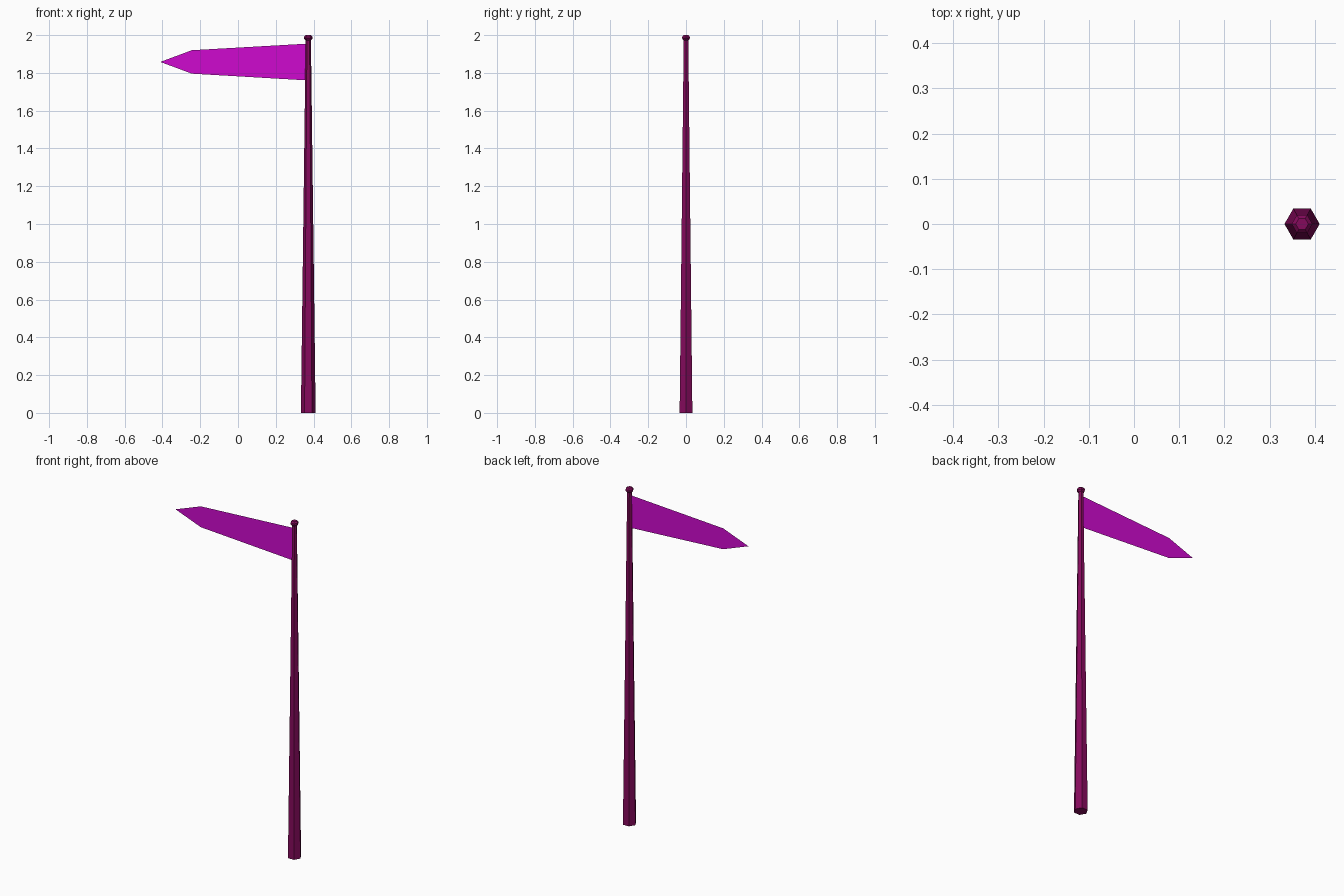
import bpy, bmesh, math

if "Cube" in bpy.data.objects:
    bpy.data.objects.remove(bpy.data.objects["Cube"])

POLE_X = 0.372


def material(name, rgb):
    m = bpy.data.materials.new(name)
    m.diffuse_color = (*rgb, 1.0)
    m.use_nodes = True
    m.node_tree.nodes["Principled BSDF"].inputs["Base Color"].default_value = m.diffuse_color
    return m


def add_object(name, bm, mat):
    mesh = bpy.data.meshes.new(name)
    bm.to_mesh(mesh)
    bm.free()
    mesh.materials.append(mat)
    obj = bpy.data.objects.new(name, mesh)
    bpy.context.collection.objects.link(obj)
    return obj


def lathe(name, profile, mat, sides=6):
    """Closed faceted solid from (radius, z) rings, bottom to top."""
    bm = bmesh.new()
    rings = [[bm.verts.new((POLE_X + r * math.cos(math.tau * i / sides),
                            r * math.sin(math.tau * i / sides), z))
              for i in range(sides)] for r, z in profile]
    for low, high in zip(rings, rings[1:]):
        for i in range(sides):
            j = (i + 1) % sides
            bm.faces.new((low[i], low[j], high[j], high[i]))
    bm.faces.new(rings[0][::-1])
    bm.faces.new(rings[-1])
    return add_object(name, bm, mat)


pole_mat = material("dark plum", (0.235, 0.003, 0.108))
flag_mat = material("bright magenta", (0.62, 0.003, 0.62))

# Tapered six-sided pole
lathe("pole", [(0.039, 0.0), (0.014, 1.978)], pole_mat)

# Small knob on top of the pole
lathe("knob", [(0.014, 1.972), (0.023, 1.981), (0.023, 1.991), (0.014, 2.0)], pole_mat)

# Flat pointed pennant, a single sheet
bm = bmesh.new()
outline = [(POLE_X, 1.76), (POLE_X, 1.955), (-0.245, 1.92), (-0.411, 1.858), (-0.245, 1.796)]
bm.faces.new([bm.verts.new((x, 0, z)) for x, z in outline])
bmesh.ops.recalc_face_normals(bm, faces=bm.faces)
bm.normal_update()
if bm.faces[:][0].normal.y > 0:
    bmesh.ops.reverse_faces(bm, faces=bm.faces[:])
add_object("pennant", bm, flag_mat)
